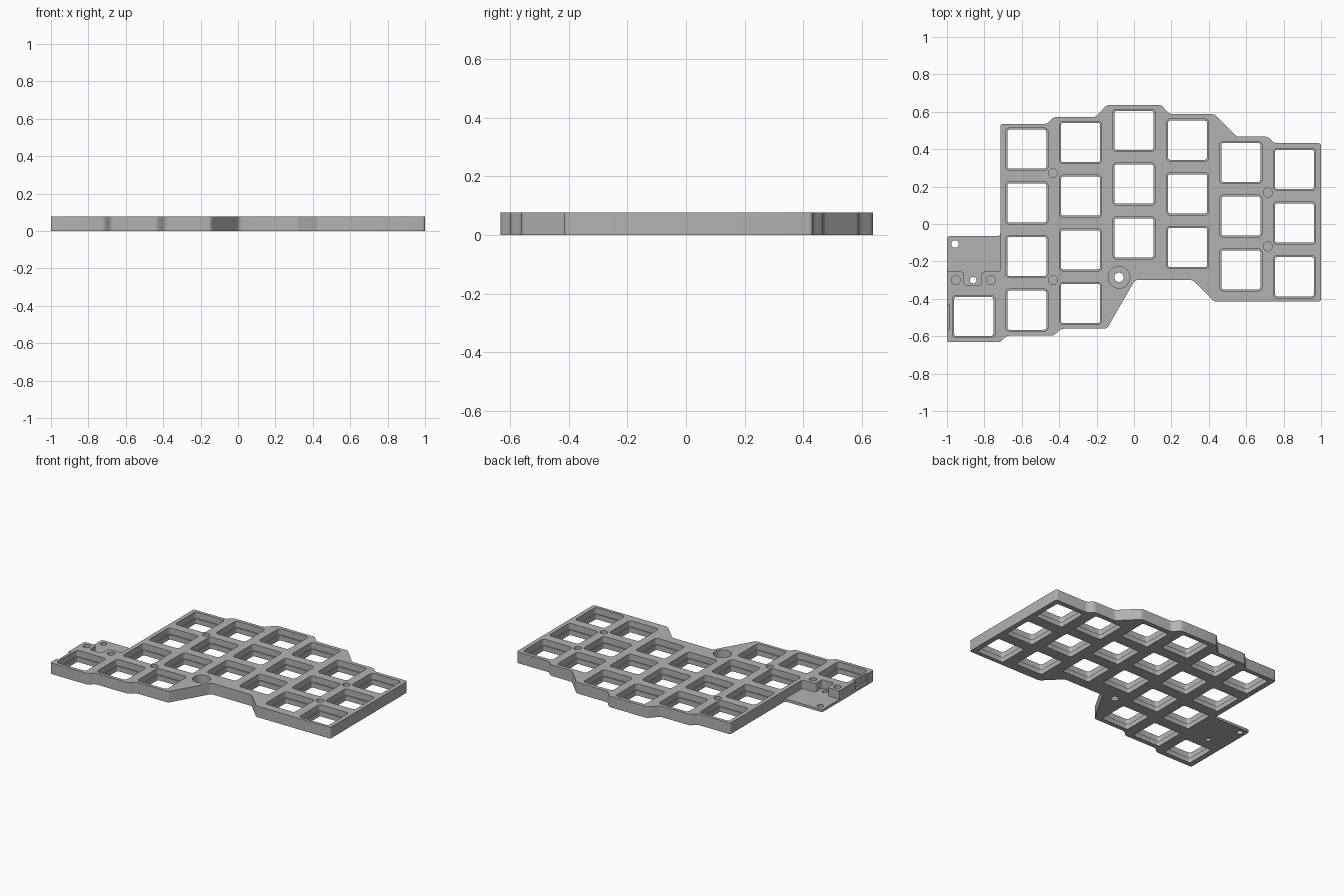
import bpy, bmesh, math
from mathutils import Vector

if "Cube" in bpy.data.objects:
    bpy.data.objects.remove(bpy.data.objects["Cube"])

HEIGHT, LEDGE, TAB, PITCH = 0.077, 0.034, 0.018, 0.287
ABOVE, BELOW = 0.15, -0.05

grey = bpy.data.materials.new("mid grey")
grey.use_nodes = True
grey.diffuse_color = (0.45, 0.45, 0.45, 1)
grey.node_tree.nodes["Principled BSDF"].inputs["Base Color"].default_value = (0.45, 0.45, 0.45, 1)


def add_prism(bm, points, z0, z1, radius=0.0):
    """Extrude a flat outline with rounded corners from z0 to z1."""
    part = bmesh.new()
    part.faces.new([part.verts.new((x, y, z0)) for x, y in points])
    if radius:
        bmesh.ops.bevel(part, geom=part.verts[:], offset=radius, segments=4,
                        profile=0.5, affect='VERTICES', clamp_overlap=True)
    out = bmesh.ops.extrude_face_region(part, geom=part.faces[:])
    top = [g for g in out["geom"] if isinstance(g, bmesh.types.BMVert)]
    bmesh.ops.translate(part, verts=top, vec=Vector((0, 0, z1 - z0)))
    bmesh.ops.recalc_face_normals(part, faces=part.faces[:])
    mesh = bpy.data.meshes.new("part")
    part.to_mesh(mesh)
    part.free()
    bm.from_mesh(mesh)
    bpy.data.meshes.remove(mesh)


def square(x, y, size):
    h = size / 2
    return [(x - h, y - h), (x + h, y - h), (x + h, y + h), (x - h, y + h)]


def circle(x, y, r, n=32):
    return [(x + r * math.cos(math.tau * i / n), y + r * math.sin(math.tau * i / n))
            for i in range(n)]


def make_object(name, bm):
    mesh = bpy.data.meshes.new(name)
    bm.to_mesh(mesh)
    bm.free()
    obj = bpy.data.objects.new(name, mesh)
    bpy.context.collection.objects.link(obj)
    return obj


def cut(target, bm):
    """Subtract the prisms in bm from the target."""
    cutter = make_object("cutter", bm)
    cutter.hide_render = True
    mod = target.modifiers.new("cut", 'BOOLEAN')
    mod.operation, mod.solver, mod.object = 'DIFFERENCE', 'EXACT', cutter
    bpy.context.view_layer.objects.active = target
    bpy.ops.object.modifier_apply(modifier=mod.name)
    bpy.data.objects.remove(cutter)


# Stepped plate outline
outline = [(-0.715, 0.535), (-0.465, 0.535), (-0.43, 0.572), (-0.205, 0.572),
           (-0.145, 0.637), (0.145, 0.637), (0.19, 0.588), (0.43, 0.588),
           (0.55, 0.467), (0.715, 0.467), (0.75, 0.432), (1, 0.432),
           (1, -0.415), (0.43, -0.415), (0.315, -0.30), (0.005, -0.30),
           (-0.145, -0.56), (-0.39, -0.56), (-0.43, -0.597), (-0.68, -0.597),
           (-0.715, -0.632), (-1, -0.632), (-1, -0.065), (-0.715, -0.065)]
bm = bmesh.new()
add_prism(bm, outline, 0, HEIGHT, 0.014)
plate = make_object("key_plate", bm)

# Switch openings: wide pocket above a narrower through hole
columns = [(-0.857, -0.495, 1), (-0.573, 0.40, 4), (-0.286, 0.436, 4), (0, 0.50, 3),
           (0.286, 0.448, 3), (0.571, 0.329, 3), (0.858, 0.292, 3)]
keys = [(x, y - row * PITCH) for x, y, count in columns for row in range(count)]
for size, bottom, radius in ((0.226, LEDGE, 0.02), (0.209, BELOW, 0.012)):
    bm = bmesh.new()
    for x, y in keys:
        add_prism(bm, square(x, y, size), bottom, ABOVE, radius)
    cut(plate, bm)

# Lowered tab with a small bay around its screw hole
bm = bmesh.new()
add_prism(bm, [(-1.1, 0), (-0.715, 0), (-0.715, -0.255), (-0.815, -0.255),
               (-0.815, -0.33), (-0.908, -0.33), (-0.908, -0.255), (-1.1, -0.255)],
          TAB, ABOVE, 0.015)
# Shallow notch in the right edge
add_prism(bm, [(-1.1, -0.565), (-0.986, -0.565), (-0.986, -0.43), (-1.1, -0.43)],
          TAB, ABOVE)
# Blind magnet holes
for x, y in [(-0.433, 0.272), (-0.433, -0.30), (0.715, 0.168), (0.715, -0.12),
             (-0.953, -0.30), (-0.765, -0.30)]:
    add_prism(bm, circle(x, y, 0.024), TAB, ABOVE)
# Counterbore of the large screw
add_prism(bm, circle(-0.08, -0.285, 0.058), TAB, ABOVE)
cut(plate, bm)

# Through holes
bm = bmesh.new()
for x, y, r in [(-0.957, -0.107, 0.02), (-0.86, -0.30, 0.018), (-0.08, -0.285, 0.025)]:
    add_prism(bm, circle(x, y, r), BELOW, ABOVE)
cut(plate, bm)

plate.data.materials.clear()
plate.data.materials.append(grey)
for poly in plate.data.polygons:
    poly.material_index = 0
bpy.ops.object.select_all(action='DESELECT')
plate.select_set(True)
bpy.context.view_layer.objects.active = plate
bpy.ops.object.shade_smooth_by_angle(angle=math.radians(30))
